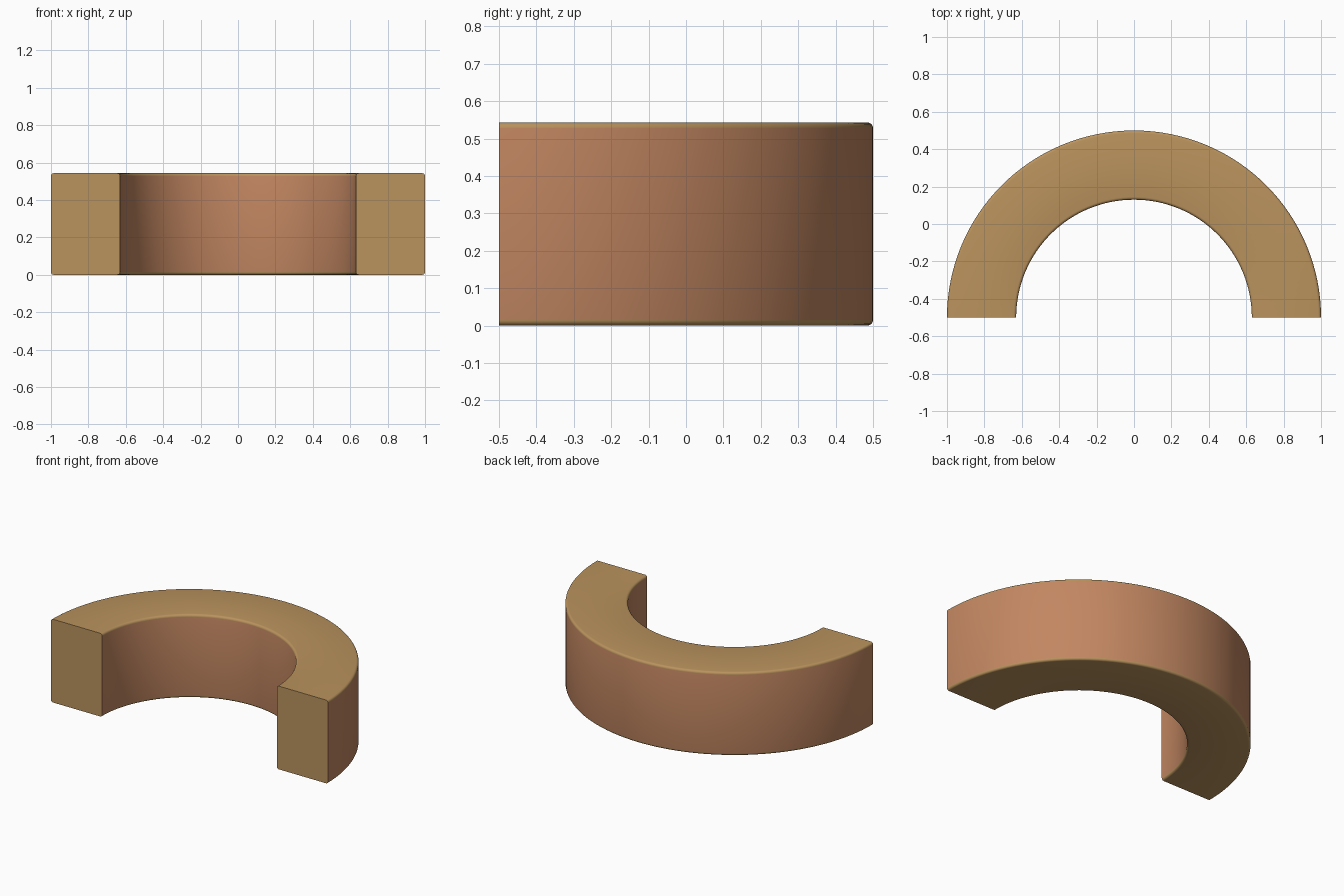
import bpy, bmesh, math
from mathutils import Vector, Matrix

if "Cube" in bpy.data.objects:
    bpy.data.objects.remove(bpy.data.objects["Cube"])

R_OUT, R_IN, H, BEV = 1.0, 0.63, 0.543, 0.015
CENTRE = Vector((0, -0.5, 0))
STEPS, ROUND = 64, 4


def material(name, colour):
    m = bpy.data.materials.new(name)
    m.diffuse_color = (*colour, 1)
    m.use_nodes = True
    m.node_tree.nodes["Principled BSDF"].inputs["Base Color"].default_value = m.diffuse_color
    return m


# Rounded rectangular cross-section in the radius / height plane
profile = []
for cx, cz, start in ((R_OUT - BEV, BEV, -90), (R_OUT - BEV, H - BEV, 0),
                      (R_IN + BEV, H - BEV, 90), (R_IN + BEV, BEV, 180)):
    for i in range(ROUND + 1):
        a = math.radians(start + 90 * i / ROUND)
        profile.append(CENTRE + Vector((cx + BEV * math.cos(a), 0, cz + BEV * math.sin(a))))

# Sweep the section through half a turn
bm = bmesh.new()
rings = []
for s in range(STEPS + 1):
    rot = Matrix.Rotation(math.pi * s / STEPS, 3, 'Z')
    rings.append([bm.verts.new(CENTRE + rot @ (p - CENTRE)) for p in profile])
n = len(profile)
for a, b in zip(rings, rings[1:]):
    for i in range(n):
        j = (i + 1) % n
        face = bm.faces.new((a[i], a[j], b[j], b[i]))
        # Only the upright curved walls take the clay colour
        face.material_index = 1 if i in (ROUND, 3 * ROUND + 2) else 0

# Flat end faces
bm.faces.new(rings[0])
bm.faces.new(rings[-1])
bmesh.ops.recalc_face_normals(bm, faces=bm.faces)

mesh = bpy.data.meshes.new("half_ring_block")
bm.to_mesh(mesh)
bm.free()
mesh.materials.append(material("tan_wood", (0.49, 0.29, 0.11)))
mesh.materials.append(material("clay_wood", (0.54, 0.24, 0.12)))
block = bpy.data.objects.new("half_ring_block", mesh)
bpy.context.collection.objects.link(block)
bpy.context.view_layer.objects.active = block
block.select_set(True)
bpy.ops.object.shade_smooth_by_angle(angle=math.radians(35))
